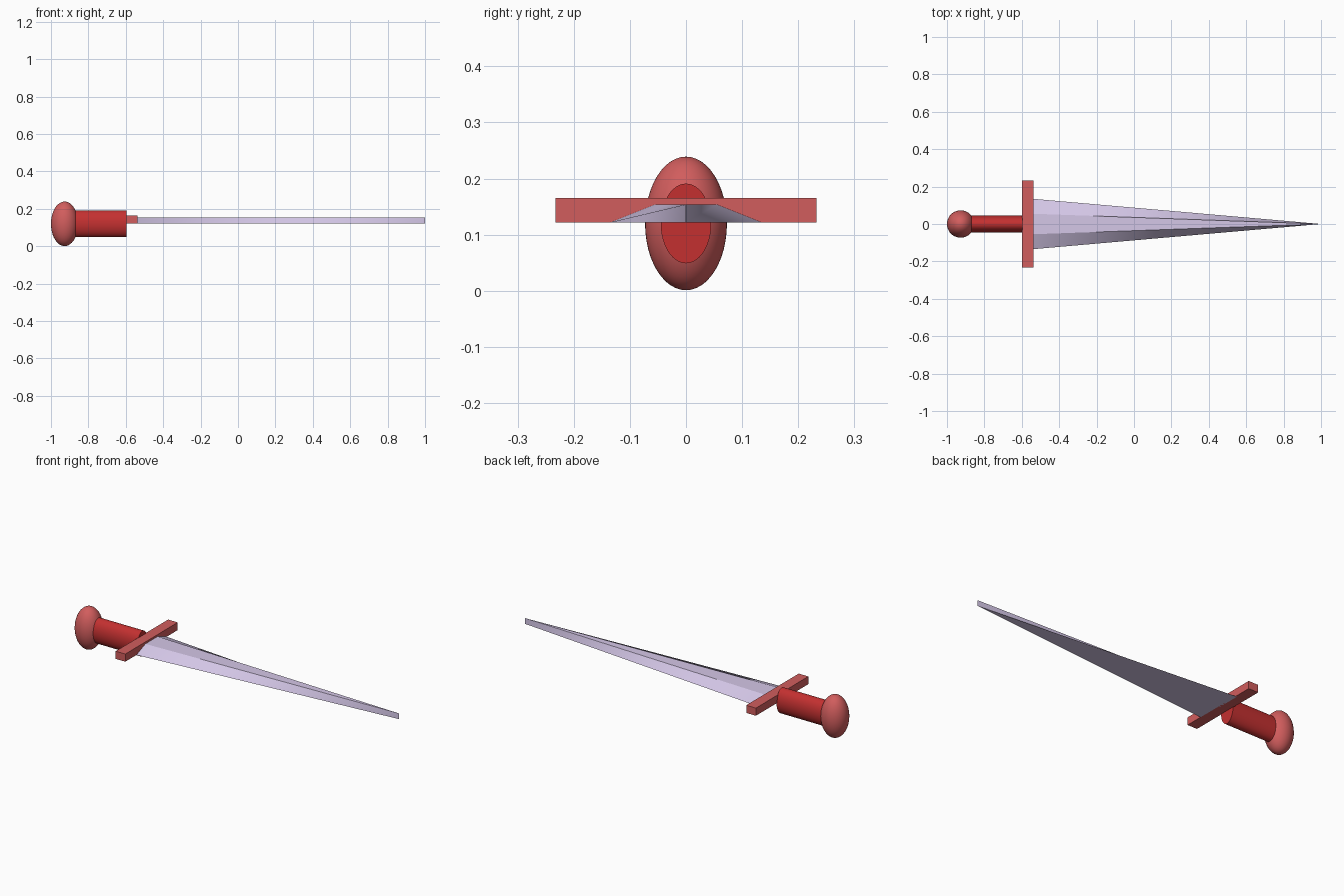
import bpy, bmesh
from math import pi

if "Cube" in bpy.data.objects:
    bpy.data.objects.remove(bpy.data.objects["Cube"])


def paint(obj, name, rgb):
    mat = bpy.data.materials.get(name) or bpy.data.materials.new(name)
    mat.diffuse_color = (*rgb, 1)
    mat.use_nodes = True
    mat.node_tree.nodes["Principled BSDF"].inputs["Base Color"].default_value = mat.diffuse_color
    obj.data.materials.append(mat)


def finish(name, scale, color):
    obj = bpy.context.object
    obj.name = name
    obj.scale = scale
    bpy.ops.object.transform_apply(location=False, rotation=True, scale=True)
    paint(obj, *color)
    return obj


LIGHT_RED = ("light_red", (0.64, 0.11, 0.11))
DARK_RED = ("dark_red", (0.55, 0.03, 0.03))
LILAC = ("lilac", (0.66, 0.57, 0.80))
ZC = 0.12

# Pommel: flattened ball, poles along the sword
bpy.ops.mesh.primitive_uv_sphere_add(segments=48, ring_count=24, radius=1,
                                     location=(-0.927, 0, ZC))
finish("pommel", (0.073, 0.073, 0.119), LIGHT_RED)
bpy.ops.object.shade_smooth()

# Grip: oval cylinder lying along x
bpy.ops.mesh.primitive_cylinder_add(vertices=48, radius=1, depth=1,
                                    location=(-0.735, 0, ZC), rotation=(0, pi / 2, 0))
bpy.ops.object.transform_apply(location=False, rotation=True, scale=False)
finish("grip", (0.28, 0.045, 0.071), DARK_RED)
bpy.ops.object.shade_smooth_by_angle()

# Crossguard: flat bar
bpy.ops.mesh.primitive_cube_add(size=1, location=(-0.568, 0, 0.1435))
finish("crossguard", (0.06, 0.466, 0.043), LIGHT_RED)

# Blade: trapezoid section tapering to an upright edge at the tip
X0, X1, Z0, Z1 = -0.545, 1.0, 0.122, 0.154
bm = bmesh.new()
lb, lt, rt, rb = [bm.verts.new((X0, y, z)) for y, z in
                  ((-0.135, Z0), (-0.055, Z1), (0.055, Z1), (0.135, Z0))]
tb, tt = [bm.verts.new((X1, 0, z)) for z in (Z0, Z1)]
for loop in ((lb, lt, rt, rb), (lt, tt, rt), (lb, rb, tb)):
    bm.faces.new(loop)
# Twisted bevels, softly shaded across their diagonals
for loop in ((lb, tb, tt), (lb, tt, lt), (rb, rt, tb), (rt, tt, tb)):
    bm.faces.new(loop).smooth = True
bmesh.ops.recalc_face_normals(bm, faces=bm.faces)
for e in bm.edges:
    e.smooth = set(e.verts) in ({lb, tt}, {rt, tb})
mesh = bpy.data.meshes.new("blade")
bm.to_mesh(mesh)
bm.free()
blade = bpy.data.objects.new("blade", mesh)
bpy.context.collection.objects.link(blade)
paint(blade, *LILAC)
